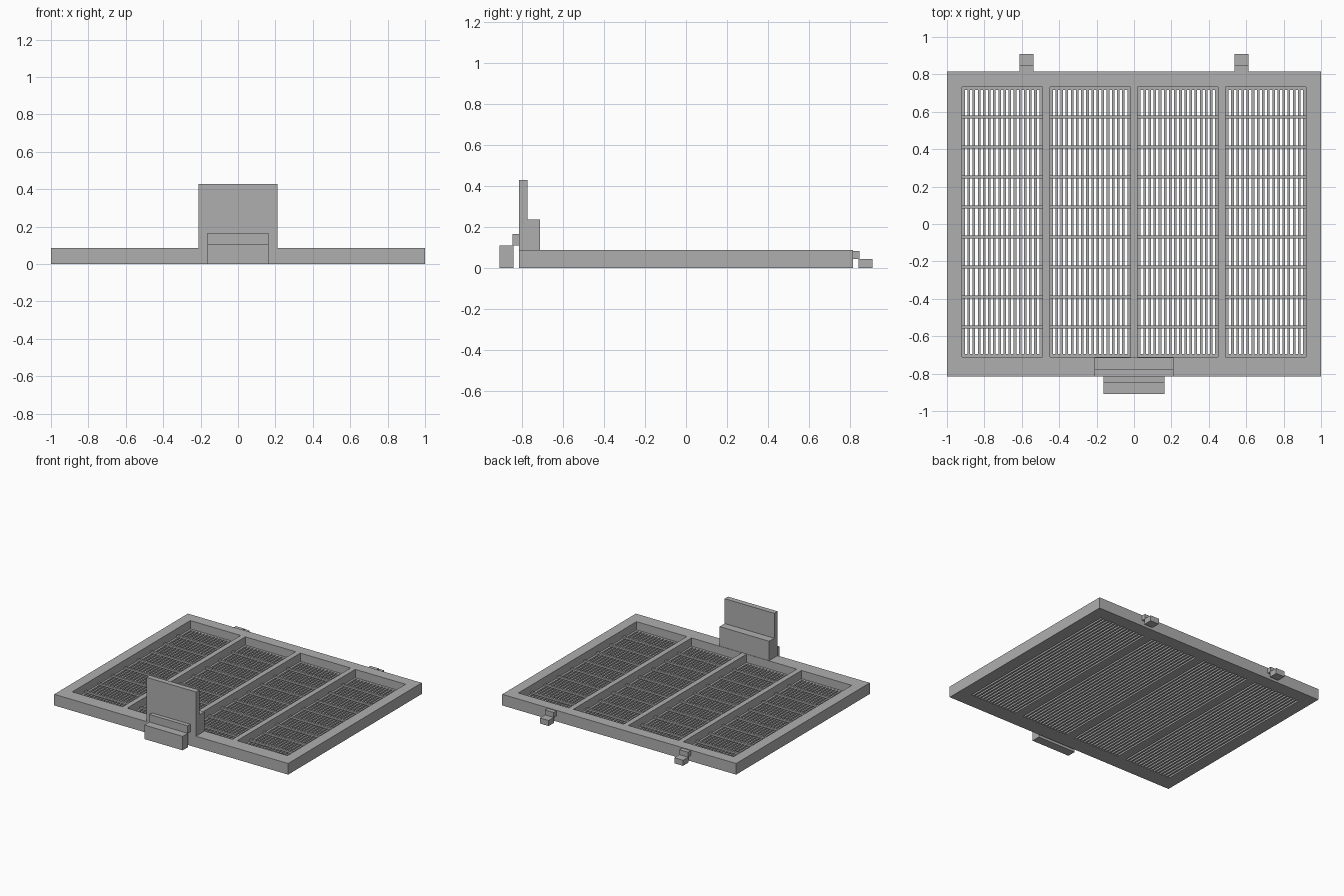
import bpy
import bmesh

cube = bpy.data.objects.get("Cube")
if cube:
    bpy.data.objects.remove(cube, do_unlink=True)

grey = bpy.data.materials.new("plain grey plastic")
grey.use_nodes = True
colour = (0.43, 0.43, 0.43, 1)
grey.diffuse_color = colour
grey.node_tree.nodes["Principled BSDF"].inputs["Base Color"].default_value = colour

# Main dimensions
HALF_Y = 0.816
FRAME_TOP = 0.086
FLOOR_TOP = 0.022
RIB_TOP = 0.036
POCKET_Y = (-0.71, 0.732)
POCKETS = [(-0.92, -0.49), (-0.45, -0.02), (0.02, 0.45), (0.49, 0.92)]
RIM = 0.016
SLOTS = 15
RIBS = 8


def finish(bm, name):
    bmesh.ops.recalc_face_normals(bm, faces=bm.faces[:])
    mesh = bpy.data.meshes.new(name)
    bm.to_mesh(mesh)
    bm.free()
    mesh.materials.append(grey)
    obj = bpy.data.objects.new(name, mesh)
    bpy.context.collection.objects.link(obj)
    return obj


def extrude_up(bm, offset):
    result = bmesh.ops.extrude_face_region(bm, geom=bm.faces[:], use_keep_orig=True)
    verts = [g for g in result["geom"] if isinstance(g, bmesh.types.BMVert)]
    bmesh.ops.translate(bm, verts=verts, vec=offset)


def pierced_plate(name, xs, ys, z0, z1):
    """Plate over a grid of cut lines; odd columns of the inner rows are open."""
    bm = bmesh.new()
    grid = [[bm.verts.new((x, y, z0)) for x in xs] for y in ys]
    for j in range(len(ys) - 1):
        for i in range(len(xs) - 1):
            if i % 2 and j % 2:
                continue
            bm.faces.new((grid[j][i], grid[j][i + 1], grid[j + 1][i + 1], grid[j + 1][i]))
    extrude_up(bm, (0, 0, z1 - z0))
    return finish(bm, name)


def profile_bar(name, points, x0, x1):
    """Extrude a (y, z) outline along x."""
    bm = bmesh.new()
    bm.faces.new([bm.verts.new((x0, y, z)) for y, z in points])
    extrude_up(bm, (x1 - x0, 0, 0))
    return finish(bm, name)


def hook(name, side, x0, x1, ledge, top):
    """Arm leaving the frame edge, with a hanging catch at its outer end."""
    outline = [(0.91, 0), (0.842, 0), (0.842, ledge), (HALF_Y, ledge),
               (HALF_Y, top), (0.848, top), (0.848, ledge), (0.91, ledge)]
    return profile_bar(name, [(side * y, z) for y, z in outline], x0, x1)


# Outer frame with three dividers
frame_xs = [-1] + [x for pocket in POCKETS for x in pocket] + [1]
pierced_plate("frame", frame_xs, [-HALF_Y, *POCKET_Y, HALF_Y], 0, FRAME_TOP)

# Slotted floor and cross ribs in each pocket
y0, y1 = POCKET_Y
rib_step = (y1 - y0) / (RIBS + 1)
for n, (x0, x1) in enumerate(POCKETS, 1):
    steps = 2 * SLOTS - 1
    pitch = (x1 - x0 - 2 * RIM) / steps
    xs = [x0] + [x0 + RIM + k * pitch for k in range(steps + 1)] + [x1]
    pierced_plate(f"grille_{n}", xs, [y0, y0 + RIM, y1 - RIM, y1], 0, FLOOR_TOP)
    for r in range(1, RIBS + 1):
        y = y0 + r * rib_step
        a, b = y - RIM / 2, y + RIM / 2
        profile_bar(f"cross_rib_{n}_{r}",
                    [(a, FLOOR_TOP), (b, FLOOR_TOP), (b, RIB_TOP), (a, RIB_TOP)], x0, x1)

# Stepped front handle
profile_bar("front_handle",
            [(-HALF_Y, FRAME_TOP), (-0.713, FRAME_TOP), (-0.713, 0.236),
             (-0.775, 0.236), (-0.775, 0.428), (-HALF_Y, 0.428)], -0.212, 0.212)

# Front catch and two rear hooks
hook("front_catch", -1, -0.164, 0.164, 0.108, 0.166)
hook("rear_hook_right", 1, -0.612, -0.537, 0.043, 0.081)
hook("rear_hook_left", 1, 0.537, 0.612, 0.043, 0.081)
